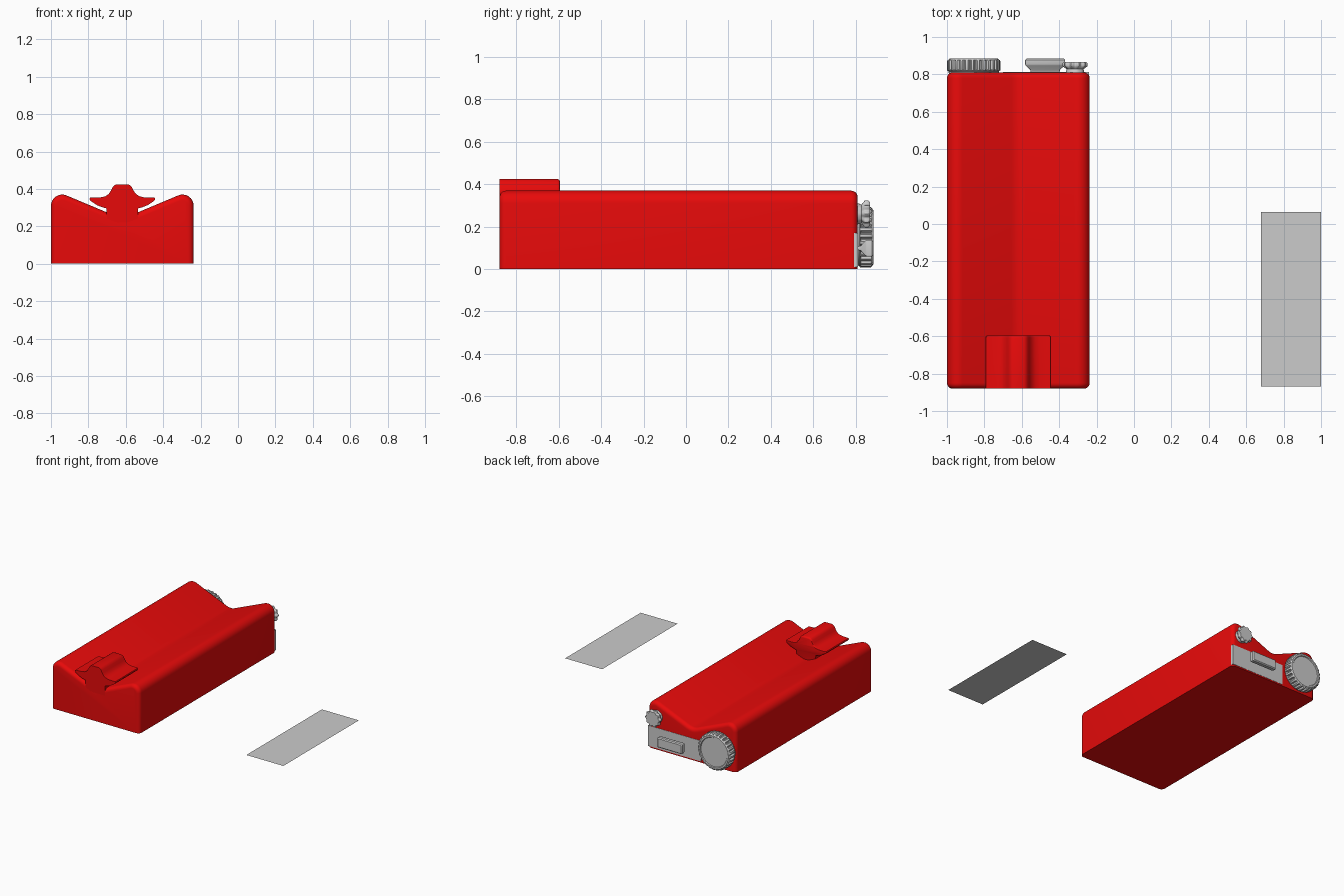
import bpy, bmesh, math
from mathutils import Vector

if "Cube" in bpy.data.objects:
    bpy.data.objects.remove(bpy.data.objects["Cube"])

red = bpy.data.materials.new("red_plastic")
red.diffuse_color = (0.8, 0.003, 0.003, 1)
red.use_nodes = True
red.node_tree.nodes["Principled BSDF"].inputs["Base Color"].default_value = red.diffuse_color


def finish(name, bm, mat=None, angle=35):
    bmesh.ops.recalc_face_normals(bm, faces=bm.faces)
    me = bpy.data.meshes.new(name)
    bm.to_mesh(me)
    bm.free()
    ob = bpy.data.objects.new(name, me)
    bpy.context.collection.objects.link(ob)
    if mat:
        me.materials.append(mat)
    bpy.ops.object.select_all(action='DESELECT')
    bpy.context.view_layer.objects.active = ob
    ob.select_set(True)
    bpy.ops.object.shade_smooth_by_angle(angle=math.radians(angle))
    return ob


def loft(rings):
    """Skin a list of (y, [(x, z), ...]) rings and cap both ends."""
    bm = bmesh.new()
    vs = [[bm.verts.new((x, y, z)) for x, z in pts] for y, pts in rings]
    n = len(vs[0])
    for a, b in zip(vs, vs[1:]):
        for i in range(n):
            j = (i + 1) % n
            bm.faces.new((a[i], a[j], b[j], b[i]))
    bm.faces.new(vs[0])
    bm.faces.new(vs[-1])
    return bm


def fillet(a, p, b, t, seg=8):
    """Round corner p by tangent length t."""
    p = Vector(p)
    u = (Vector(a) - p).normalized()
    v = (Vector(b) - p).normalized()
    half = u.angle(v) / 2
    r = t * math.tan(half)
    c = p + (u + v).normalized() * (t / math.cos(half))
    d0, d1 = p + u * t - c, p + v * t - c
    ang = d0.angle(d1)
    out = []
    for i in range(seg + 1):
        k = i / seg
        d = (d0 * math.sin((1 - k) * ang) + d1 * math.sin(k * ang)) / math.sin(ang)
        out.append(tuple(c + d.normalized() * r))
    return out


def inset(pts, d):
    """Move a clockwise outline inward by d, keeping its base on z = 0."""
    out = []
    n = len(pts)
    for i in range(n):
        p = Vector(pts[i])
        e0 = (p - Vector(pts[i - 1])).normalized()
        e1 = (Vector(pts[(i + 1) % n]) - p).normalized()
        n0, n1 = Vector((e0.y, -e0.x)), Vector((e1.y, -e1.x))
        q = p + (n0 + n1) * (d / (1 + n0.dot(n1)))
        out.append((q.x, 0.0 if p.y < 1e-5 else q.y))
    return out


# tray body with a V-shaped top and rounded ends
L, R = -1.0, -0.237
MID = (L + R) / 2
F, B, RAD = -0.88, 0.81, 0.03
left = fillet((L, 0), (L, 0.40), (MID, 0.24), 0.09)
valley = fillet((L, 0.40), (MID, 0.24), (R, 0.40), 0.04, 4)
right = [(2 * MID - x, z) for x, z in reversed(left)]
outline = [(L, 0)] + left + valley + right + [(R, 0)]
arc = [(RAD * (1 - math.sin(k * math.pi / 10)), RAD * (1 - math.cos(k * math.pi / 10)))
       for k in range(6)]
rings = [(F + dy, inset(outline, d)) for dy, d in reversed(arc)]
rings = [(F + dy, inset(outline, d)) for d, dy in ((a, b) for a, b in arc)]
rings += [(B - dy, inset(outline, d)) for d, dy in reversed(arc)]
finish("tray_body", loft(rings), red)

# winged clip rising from the valley at the front
half = [(0.03, 0.425), (0.042, 0.42), (0.052, 0.408), (0.061, 0.39), (0.073, 0.373),
        (0.09, 0.361), (0.115, 0.355), (0.15, 0.354), (0.172, 0.353), (0.176, 0.347),
        (0.172, 0.338), (0.155, 0.326), (0.135, 0.313), (0.11, 0.303), (0.085, 0.296),
        (0.082, 0.22)]


def clip(s):
    h = [(d * (1 - s / 0.176), z - s * (z - 0.35) / 0.075) for d, z in half]
    return [(MID + d, z) for d, z in h] + [(MID - d, z) for d, z in reversed(h)]


finish("top_clip", loft([(F, clip(0)), (-0.608, clip(0)), (-0.602, clip(0.002)),
                         (-0.597, clip(0.006)), (-0.595, clip(0.012))]), red)


def box_ring(cx, cz, hx, hz):
    return [(cx + sx * hx, cz + sz * hz) for sx, sz in ((-1, -1), (1, -1), (1, 1), (-1, 1))]


# grey drawer front on the back face
panel = box_ring(-0.47, 0.09, 0.23, 0.08)
finish("back_panel", loft([(0.785, panel), (0.812, panel)]))


def oblong(cx, cz, hx, hz, r):
    pts = []
    for k, (sx, sz) in enumerate(((1, 1), (-1, 1), (-1, -1), (1, -1))):
        for i in range(5):
            t = (k + i / 4) * math.pi / 2
            pts.append((cx + sx * (hx - r) + r * math.cos(t),
                        cz + sz * (hz - r) + r * math.sin(t)))
    return pts


# flared pull handle on the panel
steps = [(0.805, 0.075), (0.825, 0.08), (0.847, 0.104), (0.855, 0.107), (0.877, 0.107), (0.884, 0.10)]
finish("pull_handle", loft([(y, oblong(-0.475, 0.098, h, h - 0.068, 0.006)) for y, h in steps]))


def knob(name, cx, cz, teeth, wave, profile):
    """profile: (y, radius, notch depth) rings; wave: outline of one tooth, 0..1."""
    n = teeth * len(wave)
    rings = []
    for y, r, depth in profile:
        ring = []
        for i in range(n):
            q = r - depth * wave[i % len(wave)]
            t = 2 * math.pi * i / n
            ring.append((cx + q * math.cos(t), cz + q * math.sin(t)))
        rings.append((y, ring))
    finish(name, loft(rings))


# large ribbed wheel with a shallow dished face
knob("large_knob", -0.857, 0.15, 28, (0, 0, 0, 1, 1),
     [(0.78, 0.128, 0), (0.816, 0.135, 0), (0.822, 0.142, 0), (0.826, 0.143, 0.012),
      (0.870, 0.143, 0.012), (0.876, 0.139, 0.006), (0.884, 0.128, 0),
      (0.884, 0.116, 0), (0.878, 0.112, 0)])

# small lobed knob
knob("small_knob", -0.315, 0.26, 10, (0, 0.15, 0.5, 0.85, 1, 0.85, 0.5, 0.15),
     [(0.78, 0.052, 0), (0.818, 0.048, 0), (0.828, 0.045, 0.002), (0.840, 0.062, 0.008),
      (0.845, 0.067, 0.012), (0.860, 0.067, 0.012), (0.867, 0.06, 0.009)])

# loose flat sheet beside the tray
bm = bmesh.new()
bm.faces.new([bm.verts.new((x, y, 0.077)) for x, y in
              ((0.68, -0.868), (1.0, -0.868), (1.0, 0.065), (0.68, 0.065))])
finish("flat_sheet", bm)
